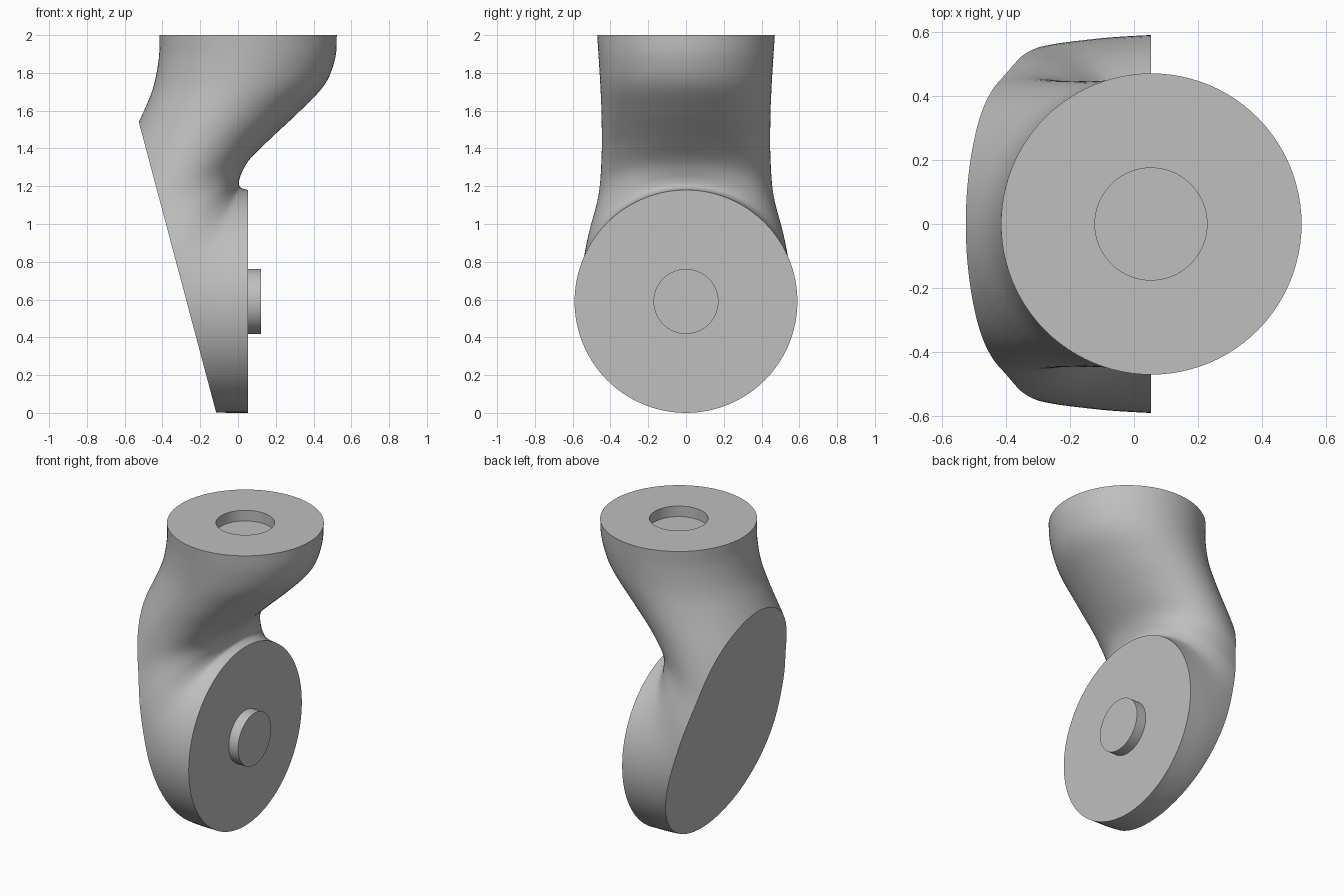
import bpy, bmesh, math
from mathutils import Vector

cube = bpy.data.objects.get("Cube")
if cube:
    bpy.data.objects.remove(cube)

grey = bpy.data.materials.new("light_grey")
grey.use_nodes = True
colour = (0.52, 0.52, 0.52, 1)
grey.diffuse_color = colour
grey.node_tree.nodes["Principled BSDF"].inputs["Base Color"].default_value = colour

SEGMENTS, STEPS = 96, 6
FACE_X = 0.053          # plane of the round side face, also the axis of the top
FACE_R, TOP_R = 0.59, 0.47

# Cross-sections: inner x, inner z, outer x, outer z, half width
stations = [Vector(s) for s in (
    (0.523, 2.0, -0.415, 2.0, TOP_R),
    (0.515, 1.88, -0.42, 1.87, 0.462),
    (0.46, 1.74, -0.453, 1.71, 0.453),
    (0.33, 1.60, -0.525, 1.54, 0.447),
    (0.17, 1.45, -0.66, 1.26, 0.447),
    (0.06, 1.34, -0.75, 0.93, 0.465),
    (0.015, 1.26, -0.72, 0.52, 0.522),
    (0.005, 1.21, -0.52, 0.17, 0.558),
    (0.02, 1.19, -0.22, 0.02, 0.58),
    (FACE_X, 1.18, FACE_X, 0.0, FACE_R))]


def spline(points, steps):
    """Smooth curve through all points."""
    padded = [points[0]] + points + [points[-1]]
    out = []
    for i in range(len(points) - 1):
        a, b, c, d = padded[i:i + 4]
        for k in range(steps):
            t = k / steps
            out.append(b + (c - a) * t / 2
                       + (a * 2 - b * 5 + c * 4 - d) * t * t / 2
                       + (b * 3 - a - c * 3 + d) * t ** 3 / 2)
    return out + [points[-1]]


def ring(bm, section):
    """Ellipse spanning the inner and outer points of a section."""
    inner = Vector((section[0], 0, section[1]))
    outer = Vector((section[2], 0, section[3]))
    verts = []
    for i in range(SEGMENTS):
        a = math.tau * i / SEGMENTS
        p = (inner + outer) / 2 + (inner - outer) / 2 * math.cos(a)
        p.y = section[4] * math.sin(a)
        p.z = max(p.z, 0)
        verts.append(bm.verts.new(p))
    return verts


def finish(bm, name):
    bmesh.ops.recalc_face_normals(bm, faces=bm.faces)
    mesh = bpy.data.meshes.new(name)
    bm.to_mesh(mesh)
    bm.free()
    mesh.materials.append(grey)
    obj = bpy.data.objects.new(name, mesh)
    bpy.context.collection.objects.link(obj)
    bpy.ops.object.select_all(action='DESELECT')
    obj.select_set(True)
    bpy.context.view_layer.objects.active = obj
    bpy.ops.object.shade_smooth_by_angle(angle=math.radians(30))
    return obj


# Curved link: socket floor, socket rim, then the loft down to the side face
bm = bmesh.new()
socket_r = 0.175
sections = [Vector((FACE_X + socket_r, z, FACE_X - socket_r, z, socket_r))
            for z in (1.93, 2.0)]
sections += spline(stations, STEPS)
rings = [ring(bm, s) for s in sections]
bm.faces.new(rings[0])
bm.faces.new(rings[-1])
for r0, r1 in zip(rings, rings[1:]):
    for i in range(SEGMENTS):
        j = (i + 1) % SEGMENTS
        bm.faces.new((r0[i], r0[j], r1[j], r1[i]))

# Slanted flat back
cut = bmesh.ops.bisect_plane(
    bm, geom=bm.verts[:] + bm.edges[:] + bm.faces[:], dist=1e-5,
    plane_co=(-0.525, 0, 1.54), plane_no=(-1.54, 0, -0.41), clear_outer=True)
rim = [e for e in cut["geom_cut"] if isinstance(e, bmesh.types.BMEdge)]
bmesh.ops.holes_fill(bm, edges=rim, sides=0)
finish(bm, "curved_link")

# Round peg on the side face
bm = bmesh.new()
bmesh.ops.create_cone(bm, cap_ends=True, segments=64, radius1=0.172,
                      radius2=0.172, depth=0.10)
peg = finish(bm, "side_peg")
peg.rotation_euler.y = math.pi / 2
peg.location = (0.071, 0, 0.59)
